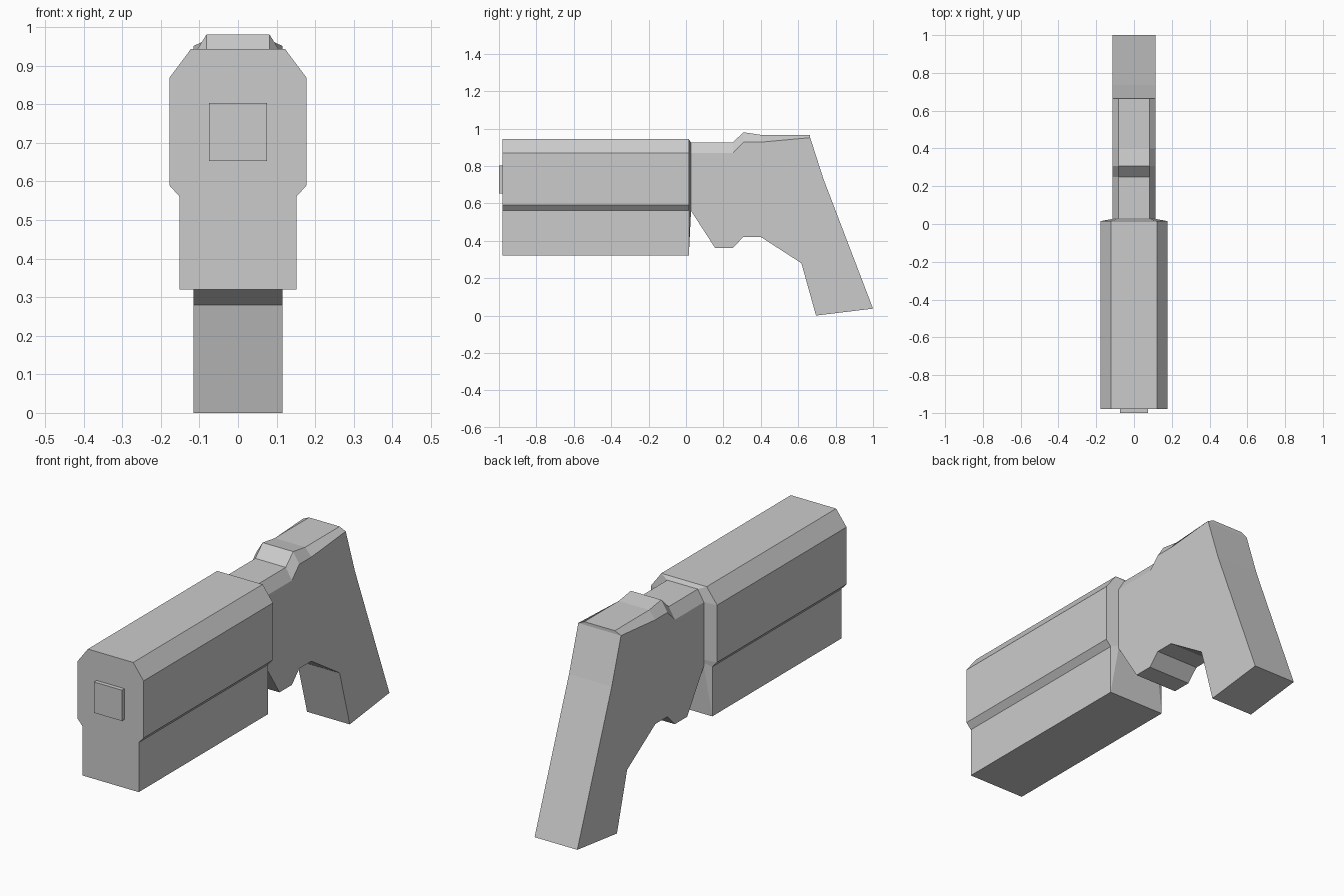
import bpy, bmesh

if "Cube" in bpy.data.objects:
    bpy.data.objects.remove(bpy.data.objects["Cube"])


def finish(name, bm):
    bmesh.ops.recalc_face_normals(bm, faces=bm.faces)
    mesh = bpy.data.meshes.new(name)
    bm.to_mesh(mesh)
    bm.free()
    obj = bpy.data.objects.new(name, mesh)
    bpy.context.collection.objects.link(obj)
    return obj


def ring(bm, half, y):
    """Mirror a half cross-section (x, z) into a closed loop at depth y."""
    pts = half + [(-x, z) for x, z in reversed(half)]
    return [bm.verts.new((x, y, z)) for x, z in pts]


def bridge(bm, a, b, closed=True):
    n = len(a)
    for i in range(n if closed else n - 1):
        j = (i + 1) % n
        bm.faces.new((a[i], a[j], b[j], b[i]))


# Barrel block with a bevelled rear that narrows to the frame
body = [(0.122, 0.943), (0.178, 0.868), (0.178, 0.59), (0.152, 0.561), (0.152, 0.32)]
neck = [(0.082, 0.925), (0.115, 0.87), (0.115, 0.59), (0.115, 0.575), (0.115, 0.56)]
bm = bmesh.new()
front = ring(bm, body, -0.98)
rear = ring(bm, body, 0.015)
joint = ring(bm, neck, 0.027)
bm.faces.new(front)
bridge(bm, front, rear)
bridge(bm, rear, joint)
finish("barrel_block", bm)

# Square muzzle plate
bm = bmesh.new()
bmesh.ops.create_cube(bm, size=1)
for v in bm.verts:
    v.co = (v.co.x * 0.15, v.co.y * 0.02 - 0.99, v.co.z * 0.15 + 0.728)
finish("muzzle_plate", bm)

# Frame and grip: side outline (y, z) with a chamfered top
ridge = [(0.027, 0.925), (0.25, 0.925), (0.307, 0.98), (0.40, 0.966), (0.664, 0.966)]
shoulder = [(0.027, 0.87), (0.25, 0.87), (0.307, 0.927), (0.40, 0.927), (0.664, 0.951)]
lower = [(0.735, 0.73), (1.0, 0.037), (0.695, 0.0), (0.617, 0.28), (0.40, 0.42),
         (0.307, 0.42), (0.25, 0.362), (0.155, 0.362), (0.027, 0.56)]
bm = bmesh.new()
tops, outers = [], []
for s in (-1, 1):
    top = [bm.verts.new((s * 0.082, y, z)) for y, z in ridge]
    outer = [bm.verts.new((s * 0.115, y, z)) for y, z in shoulder + lower]
    bm.faces.new(outer)
    bridge(bm, top, outer[:len(top)], closed=False)
    tops.append(top)
    outers.append(outer)
k = len(ridge)
bridge(bm, tops[0], tops[1], closed=False)
bridge(bm, outers[0][k - 1:], outers[1][k - 1:], closed=False)
bm.faces.new((tops[0][-1], tops[1][-1], outers[1][k - 1], outers[0][k - 1]))
finish("frame_and_grip", bm)
